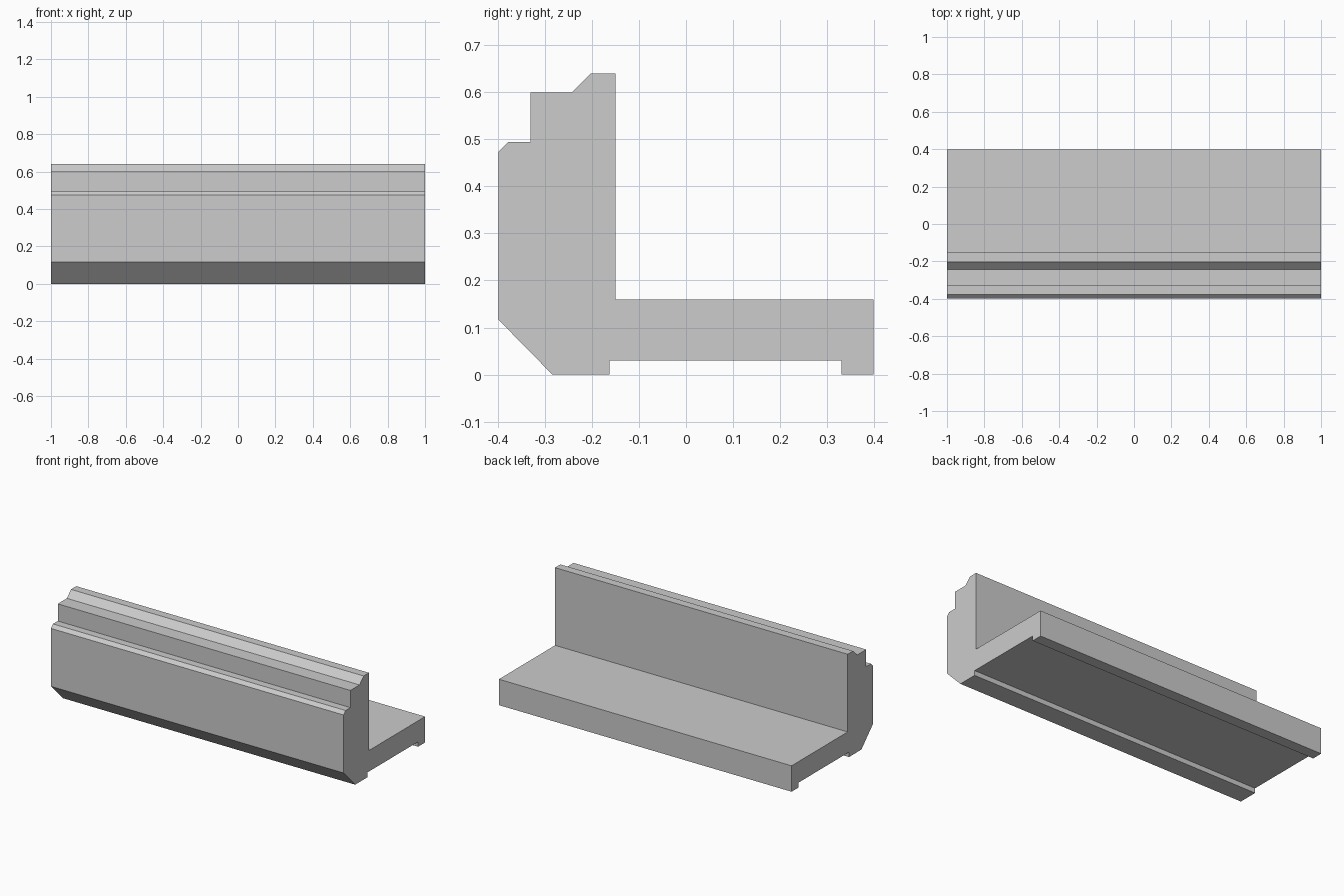
import bpy
import bmesh

if "Cube" in bpy.data.objects:
    bpy.data.objects.remove(bpy.data.objects["Cube"], do_unlink=True)

# Single flat grey
grey = bpy.data.materials.new("light_grey")
grey.use_nodes = True
colour = (0.604, 0.604, 0.604, 1.0)
grey.diffuse_color = colour
grey.node_tree.nodes["Principled BSDF"].inputs["Base Color"].default_value = colour

# L-shaped cross-section (y, z): underside, slab, wall, stepped crest, front
profile = [
    (-0.284, 0), (-0.163, 0), (-0.163, 0.03), (0.33, 0.03),
    (0.33, 0), (0.398, 0), (0.398, 0.16), (-0.15, 0.16),
    (-0.15, 0.64), (-0.202, 0.64), (-0.242, 0.6), (-0.331, 0.6),
    (-0.331, 0.494), (-0.378, 0.494), (-0.398, 0.474), (-0.398, 0.116),
]

# Extrude the section along the full length
bm = bmesh.new()
section = bm.faces.new([bm.verts.new((-1, y, z)) for y, z in profile])
result = bmesh.ops.extrude_face_region(bm, geom=[section], use_keep_orig=True)
moved = [v for v in result["geom"] if isinstance(v, bmesh.types.BMVert)]
bmesh.ops.translate(bm, verts=moved, vec=(2, 0, 0))
bmesh.ops.recalc_face_normals(bm, faces=bm.faces)

mesh = bpy.data.meshes.new("stepped_edge_block")
bm.to_mesh(mesh)
bm.free()
mesh.materials.append(grey)
block = bpy.data.objects.new("stepped_edge_block", mesh)
bpy.context.collection.objects.link(block)
